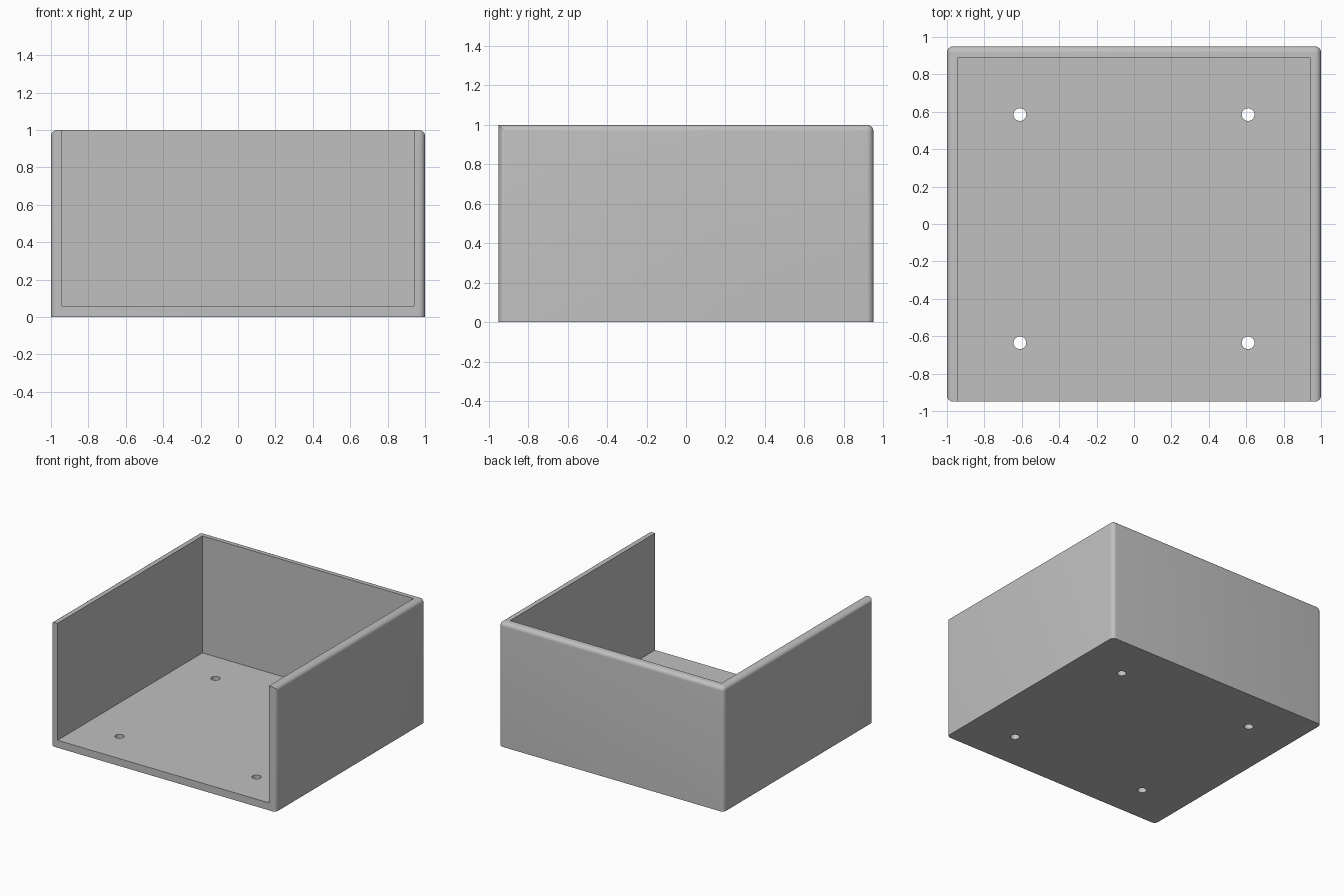
import bpy, bmesh, math

if "Cube" in bpy.data.objects:
    bpy.data.objects.remove(bpy.data.objects["Cube"])

W, D, H = 1.0, 0.95, 1.0      # half width, half depth, height
T, R = 0.06, 0.033            # wall thickness, outer rounding

grey = bpy.data.materials.new("plain_grey")
grey.diffuse_color = (0.53, 0.53, 0.53, 1)
grey.use_nodes = True
grey.node_tree.nodes["Principled BSDF"].inputs["Base Color"].default_value = grey.diffuse_color


def box(name, lo, hi):
    bm = bmesh.new()
    bmesh.ops.create_cube(bm, size=1)
    for v in bm.verts:
        v.co = [(a + b) / 2 + c * (b - a) for a, b, c in zip(lo, hi, v.co)]
    me = bpy.data.meshes.new(name)
    bm.to_mesh(me)
    bm.free()
    ob = bpy.data.objects.new(name, me)
    bpy.context.collection.objects.link(ob)
    me.materials.append(grey)
    return ob


def cut(target, cutter):
    mod = target.modifiers.new("cut", 'BOOLEAN')
    mod.operation, mod.solver, mod.object = 'DIFFERENCE', 'EXACT', cutter
    bpy.context.view_layer.objects.active = target
    bpy.ops.object.modifier_apply(modifier=mod.name)
    bpy.data.objects.remove(cutter)


# Tray body: round the upright edges and the left, right and back top edges
tray = box("open_front_tray", (-W, -D, 0), (W, D, H))
bm = bmesh.new()
bm.from_mesh(tray.data)
rounded = []
for e in bm.edges:
    a, b = (v.co for v in e.verts)
    upright = abs(a.z - b.z) > 0.5
    top = min(a.z, b.z) > H - 0.01 and max(a.y, b.y) > 0
    if upright or top:
        rounded.append(e)
bmesh.ops.bevel(bm, geom=rounded, offset=R, offset_type='OFFSET',
                segments=6, profile=0.5, affect='EDGES')
bm.to_mesh(tray.data)
bm.free()

# Hollow, open at the top and the front
cut(tray, box("hollow_cutter", (-W + T, -D - 1, T), (W - T, D - T, H + 1)))

# Four screw holes through the floor
for x in (-0.61, 0.61):
    for y in (-0.635, 0.585):
        bpy.ops.mesh.primitive_cylinder_add(vertices=32, radius=0.034, depth=0.4,
                                            location=(x, y, 0))
        hole = bpy.context.object
        hole.data.materials.append(grey)
        cut(tray, hole)

# Smooth the roundings, keep the hard edges
bpy.ops.object.select_all(action='DESELECT')
tray.select_set(True)
bpy.context.view_layer.objects.active = tray
bpy.ops.object.shade_smooth_by_angle(angle=math.radians(30))
